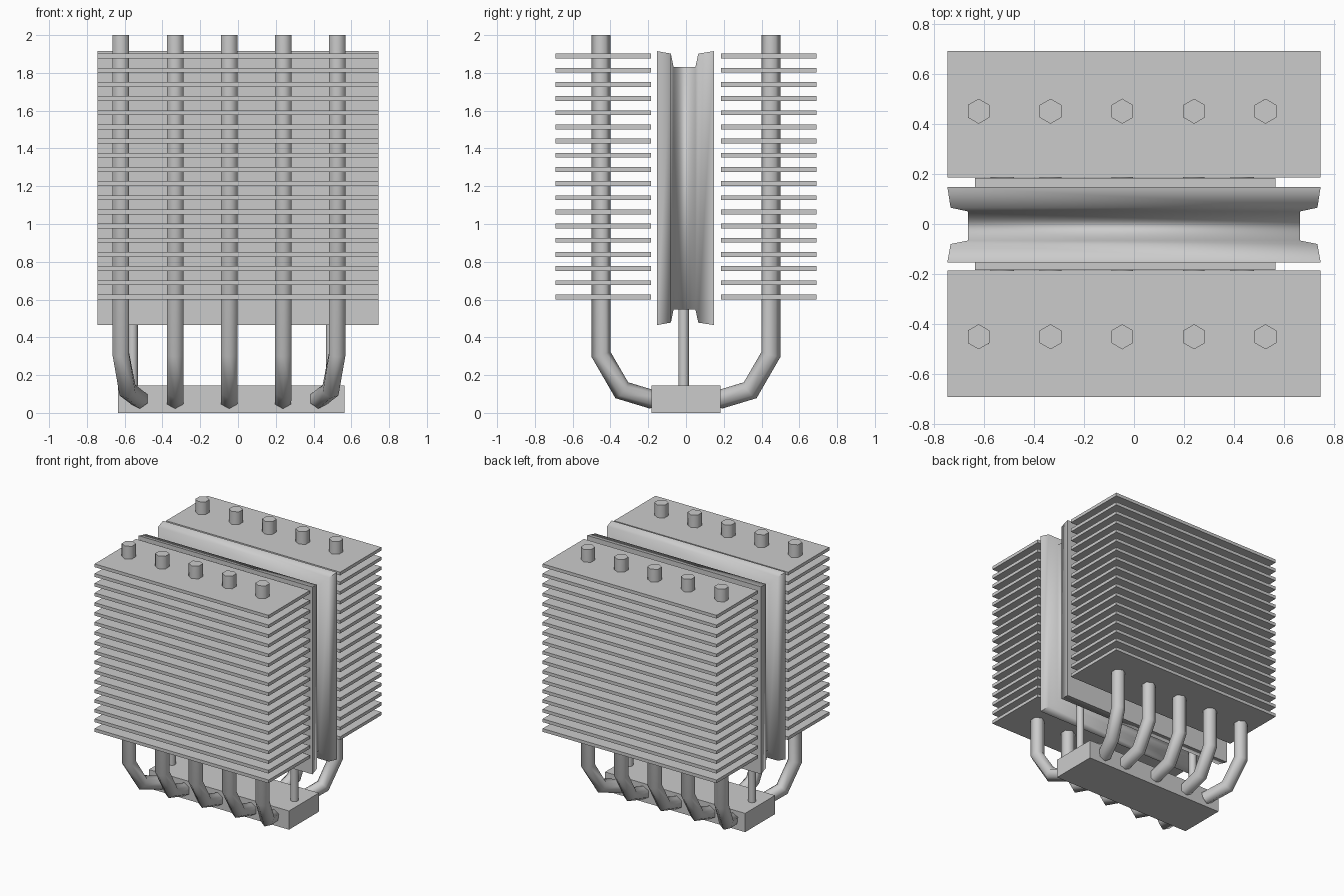
import bpy, bmesh, math
from mathutils import Vector

if "Cube" in bpy.data.objects:
    bpy.data.objects.remove(bpy.data.objects["Cube"])


def box(name, lo, hi):
    bpy.ops.mesh.primitive_cube_add(size=1, location=[(a + b) / 2 for a, b in zip(lo, hi)])
    ob = bpy.context.object
    ob.name = name
    ob.scale = [b - a for a, b in zip(lo, hi)]
    bpy.ops.object.transform_apply(location=False, rotation=False, scale=True)
    return ob


def loft(name, rings, angle):
    """Skin a list of equal-length closed rings, cap both ends."""
    bm = bmesh.new()
    loops = [[bm.verts.new(p) for p in ring] for ring in rings]
    n = len(loops[0])
    for a, b in zip(loops, loops[1:]):
        for i in range(n):
            bm.faces.new((a[i], a[(i + 1) % n], b[(i + 1) % n], b[i]))
    bm.faces.new(loops[0])
    bm.faces.new(loops[-1])
    bmesh.ops.recalc_face_normals(bm, faces=bm.faces)
    me = bpy.data.meshes.new(name)
    bm.to_mesh(me)
    bm.free()
    ob = bpy.data.objects.new(name, me)
    bpy.context.collection.objects.link(ob)
    bpy.ops.object.select_all(action='DESELECT')
    ob.select_set(True)
    bpy.context.view_layer.objects.active = ob
    bpy.ops.object.shade_smooth_by_angle(angle=math.radians(angle))
    return ob


def pipe(name, pts, r=0.05, sides=6):
    """Hexagonal tube with mitred bends."""
    pts = [Vector(p) for p in pts]
    rings = []
    for i, p in enumerate(pts):
        d0 = (p - pts[i - 1]).normalized() if i else (pts[1] - p).normalized()
        d1 = (pts[i + 1] - p).normalized() if i < len(pts) - 1 else d0
        t = (d0 + d1).normalized()
        n = t.cross(Vector((1, 0, 0))).normalized()
        s = n.cross(t)
        n = n / max(0.7, t.dot(d0))
        rings.append([p + r * (math.cos(a) * n + math.sin(a) * s)
                      for a in (2 * math.pi * k / sides for k in range(sides))])
    return loft(name, rings, 65)


# contact base
box("base_block", (-0.635, -0.183, 0), (0.565, 0.183, 0.145))

# two fin stacks
for side, tag in ((-1, "front"), (1, "back")):
    y0, y1 = sorted((side * 0.185, side * 0.69))
    for i in range(18):
        z = 0.614 + i * 0.075
        box(f"{tag}_fin_{i + 1}", (-0.745, y0, z - 0.0125), (0.745, y1, z + 0.0125))

# heat pipes: (x in the fins, x at the bend, x at the base)
for side, tag in ((-1, "front"), (1, "back")):
    for i, (xt, xm, xb) in enumerate(((-0.62, -0.585, -0.52), (-0.333, -0.333, -0.333),
                                      (-0.047, -0.047, -0.047), (0.24, 0.24, 0.238),
                                      (0.525, 0.49, 0.425))):
        pipe(f"{tag}_heat_pipe_{i + 1}",
             [(xt, side * 0.45, 2.0), (xt, side * 0.45, 0.31),
              (xm, side * 0.34, 0.12), (xb, side * 0.175, 0.07)])

# central fan housing with a recessed channel around its rim: (y, inset)
profile = [(-0.153, 0), (-0.08, 0.013), (-0.066, 0.083),
           (0.05, 0.083), (0.065, 0.013), (0.148, 0)]
loft("fan_housing",
     [[(sx * (0.745 - d), y, 1.19 + sz * (0.725 - d))
       for sx, sz in ((-1, -1), (1, -1), (1, 1), (-1, 1))] for y, d in profile], 82)

# mounting posts between base and housing
for x, tag in ((-0.558, "left"), (0.493, "right")):
    bpy.ops.mesh.primitive_cylinder_add(vertices=12, radius=0.028, depth=0.47,
                                        location=(x, -0.012, 0.355))
    bpy.context.object.name = f"{tag}_mounting_post"
    bpy.ops.object.shade_smooth_by_angle(angle=math.radians(40))
